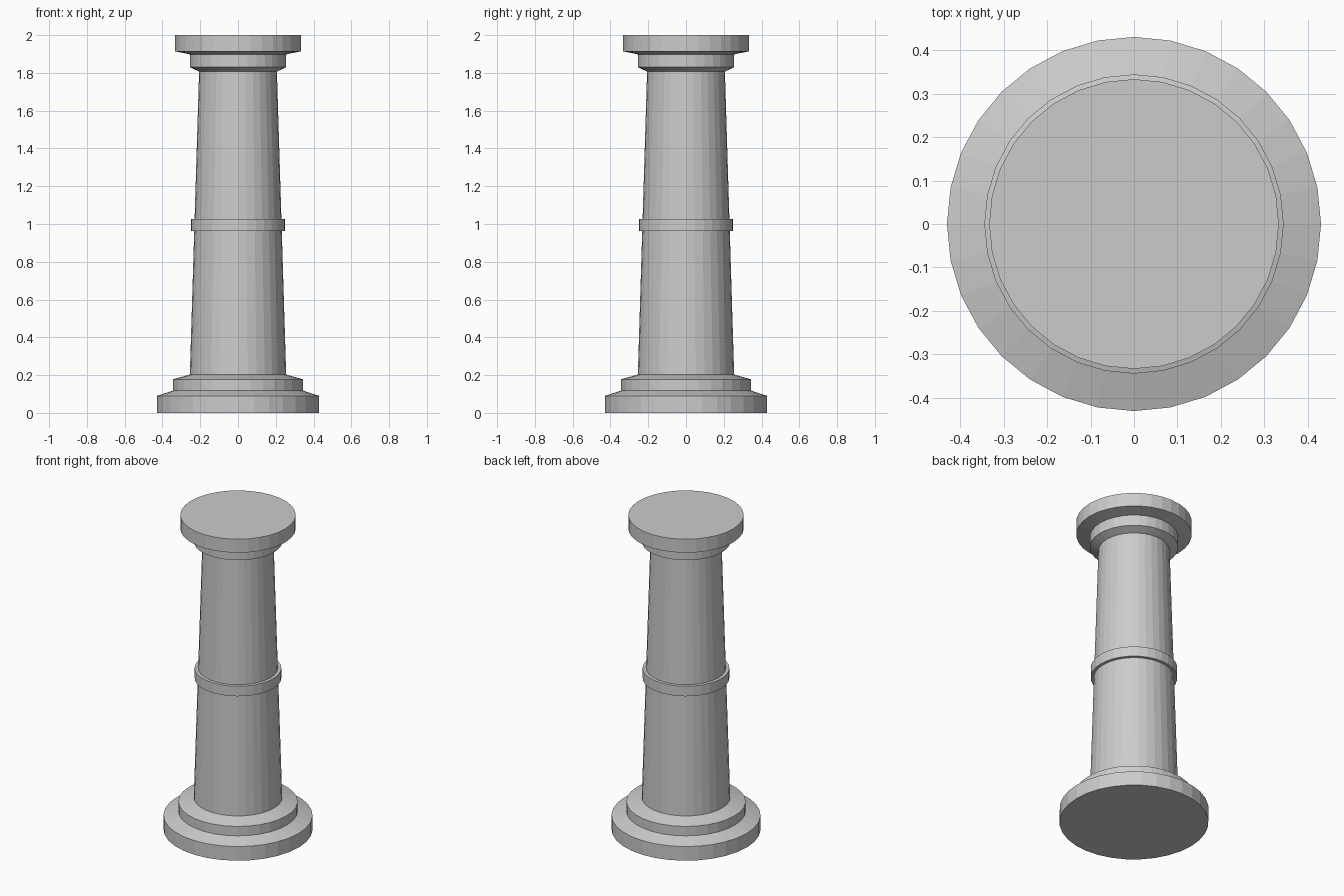
import bpy, bmesh
from math import sin, cos, tau

if "Cube" in bpy.data.objects:
    bpy.data.objects.remove(bpy.data.objects["Cube"])

SIDES = 32


def lathe(name, profile):
    """Revolve an (r, z) profile, bottom to top, and cap both ends."""
    bm = bmesh.new()
    rings = [[bm.verts.new((r * cos(tau * i / SIDES), r * sin(tau * i / SIDES), z))
              for i in range(SIDES)] for r, z in profile]
    for low, high in zip(rings, rings[1:]):
        for i in range(SIDES):
            j = (i + 1) % SIDES
            bm.faces.new((low[i], low[j], high[j], high[i]))
    bm.faces.new(rings[0][::-1])
    bm.faces.new(rings[-1])
    mesh = bpy.data.meshes.new(name)
    bm.to_mesh(mesh)
    bm.free()
    obj = bpy.data.objects.new(name, mesh)
    bpy.context.collection.objects.link(obj)
    return obj


# Column: stepped base, tapered shaft and flared capital in one outline
lathe("column", [
    (0.43, 0), (0.43, 0.09), (0.344, 0.118), (0.344, 0.178), (0.255, 0.203),
    (0.206, 1.807), (0.255, 1.83), (0.255, 1.898), (0.333, 1.914), (0.333, 2.0),
])

# Band around the middle of the shaft
lathe("middle_band", [(0.25, 0.962), (0.25, 1.026)])
